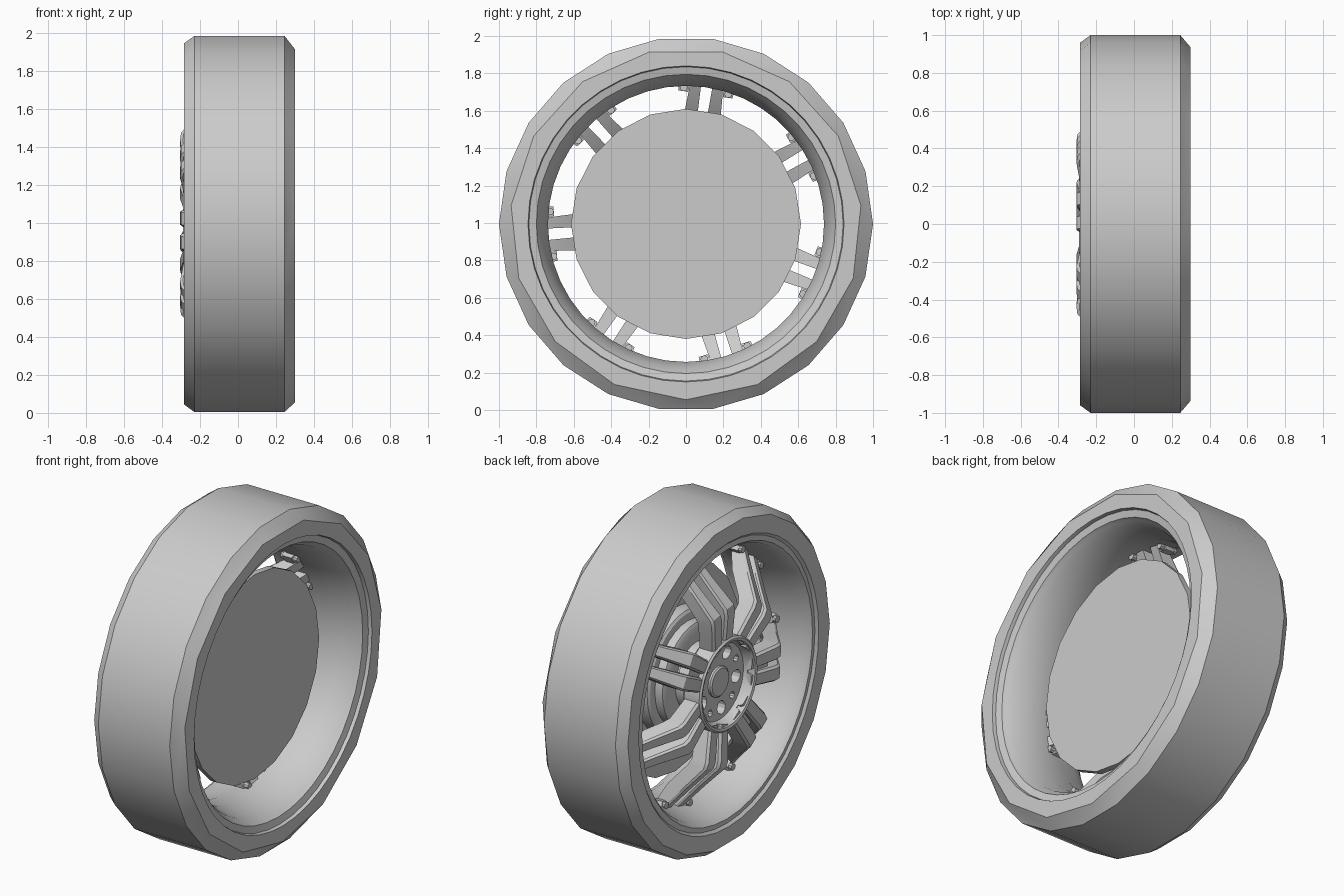
import bpy, bmesh
from math import sin, cos, radians, tau
from mathutils import Vector

cube = bpy.data.objects.get("Cube")
if cube:
    bpy.data.objects.remove(cube, do_unlink=True)

CENTRE_Z = 0.995
SPOKES = 7

grey = bpy.data.materials.new("light_grey")
grey.use_nodes = True
grey.diffuse_color = (0.6, 0.6, 0.6, 1)
bsdf = next(n for n in grey.node_tree.nodes if n.type == "BSDF_PRINCIPLED")
bsdf.inputs["Base Color"].default_value = grey.diffuse_color


def at(x, r, angle, side=0.0):
    """Point on the wheel: axle position, radius, angle, sideways offset."""
    y = r * cos(angle) - side * sin(angle)
    z = r * sin(angle) + side * cos(angle)
    return Vector((x, y, z + CENTRE_Z))


def finish(name, bm, smooth=True):
    bmesh.ops.recalc_face_normals(bm, faces=bm.faces)
    mesh = bpy.data.meshes.new(name)
    bm.to_mesh(mesh)
    bm.free()
    mesh.materials.append(grey)
    obj = bpy.data.objects.new(name, mesh)
    bpy.context.collection.objects.link(obj)
    bpy.ops.object.select_all(action="DESELECT")
    obj.select_set(True)
    bpy.context.view_layer.objects.active = obj
    if smooth:
        bpy.ops.object.shade_smooth_by_angle(angle=radians(30))
    return obj


def stitch(bm, a, b):
    """Join two rings that may have different side counts."""
    (va, oa), (vb, ob) = a, b
    na, nb = len(va), len(vb)
    i = j = 0
    while i < na or j < nb:
        ta, tb = oa + (i + 1) / na, ob + (j + 1) / nb
        a0, a1 = va[i % na], va[(i + 1) % na]
        b0, b1 = vb[j % nb], vb[(j + 1) % nb]
        if i < na and j < nb and abs(ta - tb) < 1e-6:
            bm.faces.new((a0, a1, b1, b0))
            i, j = i + 1, j + 1
        elif j == nb or (i < na and ta < tb):
            bm.faces.new((a0, a1, b0))
            i += 1
        else:
            bm.faces.new((a0, b1, b0))
            j += 1


def lathe(name, profile, sides, closed=True):
    """Profile rows: x, radius, then optional side count and start angle."""
    bm = bmesh.new()
    rings = []
    for x, r, *extra in profile:
        n = extra[0] if extra else sides
        start = extra[1] / 360 if len(extra) > 1 else 0
        verts = [bm.verts.new(at(x, r, tau * (start + k / n))) for k in range(n)]
        rings.append((verts, start))
    for a, b in zip(rings, rings[1:]):
        stitch(bm, a, b)
    if closed:
        stitch(bm, rings[-1], rings[0])
    else:
        bm.faces.new(rings[0][0])
        bm.faces.new(rings[-1][0])
    return finish(name, bm)


def add_tube(bm, sections):
    """Skin a run of matching point loops and cap both ends."""
    loops = [[bm.verts.new(p) for p in s] for s in sections]
    n = len(loops[0])
    for a, b in zip(loops, loops[1:]):
        for k in range(n):
            bm.faces.new((a[k], a[(k + 1) % n], b[(k + 1) % n], b[k]))
    bm.faces.new(loops[0])
    bm.faces.new(loops[-1])


def add_bar(bm, angle, sign, stations):
    """Bar along a radius; rows: radius, front x, back x, offset, width."""
    sections = []
    for r, front, back, off, width in stations:
        off, h = off * sign, width / 2
        c = h * 0.75
        sections.append([at(front, r, angle, off - c), at(front, r, angle, off + c),
                         at(front + 0.015, r, angle, off + h), at(back, r, angle, off + h),
                         at(back, r, angle, off - h), at(front + 0.015, r, angle, off - h)])
    add_tube(bm, sections)


def add_pin(bm, x0, x1, r, angle, side, size, sides=10):
    """Small cylinder parallel to the axle."""
    mid = at(0, r, angle, side)
    loop = [Vector((0, size * cos(tau * k / sides), size * sin(tau * k / sides)))
            for k in range(sides)]
    add_tube(bm, [[mid + p + Vector((x, 0, 0)) for p in loop] for x in (x0, x1)])


# Tyre: faceted tread with a coarser shoulder on the inboard side
lathe("tyre", [(-0.27, 0.84, 44), (-0.285, 0.855, 44), (-0.285, 0.96), (-0.23, 1.0),
               (0.245, 1.0), (0.30, 0.94, 15, 6), (0.30, 0.845, 44), (0.28, 0.84, 44)], 22)

# Rim barrel
lathe("rim", [(-0.27, 0.84), (-0.275, 0.81), (-0.25, 0.79), (-0.19, 0.775), (-0.06, 0.738),
              (0.08, 0.738), (0.22, 0.77), (0.25, 0.79), (0.27, 0.80), (0.28, 0.84)], 44)

# Brake disc and stepped drum behind the spokes
lathe("brake_disc", [(0.07, 0.615), (0.11, 0.615)], 20, closed=False)
lathe("brake_drum", [(0.08, 0.37), (0.0, 0.37), (-0.01, 0.355), (-0.01, 0.31), (-0.06, 0.31),
                     (-0.07, 0.29), (-0.07, 0.2), (-0.13, 0.19)], 32, closed=False)

# Dished hub with alternating large and small holes
hub = lathe("hub", [(-0.15, 0.24), (-0.18, 0.275), (-0.28, 0.275), (-0.29, 0.265),
                    (-0.285, 0.25), (-0.225, 0.225), (-0.21, 0.09)], 40, closed=False)
bm = bmesh.new()
for k in range(5):
    a = radians(190 + 72 * k)
    add_pin(bm, -0.4, 0, 0.165, a, 0, 0.038, 12)
    add_pin(bm, -0.4, 0, 0.18, a + radians(36), 0, 0.02)
cutter = finish("hole_cutter", bm, smooth=False)
cutter.hide_render = True
cut = hub.modifiers.new("holes", "BOOLEAN")
cut.operation, cut.solver, cut.object = "DIFFERENCE", "EXACT", cutter
bpy.context.view_layer.objects.active = hub
bpy.ops.object.modifier_apply(modifier=cut.name)
bpy.data.objects.remove(cutter, do_unlink=True)
lathe("hub_cap", [(-0.2, 0.09), (-0.222, 0.09), (-0.23, 0.08)], 24, closed=False)

# Paired spokes, bent back towards the rim
bar = [(0.23, -0.275, -0.18, 0.05, 0.08), (0.43, -0.305, -0.2, 0.062, 0.09),
       (0.47, -0.3, -0.18, 0.064, 0.088), (0.6, -0.19, -0.07, 0.062, 0.07),
       (0.75, -0.07, 0.01, 0.06, 0.058)]
web = [(0.23, -0.25, -0.18, 0, 0.08), (0.4, -0.265, -0.2, 0, 0.08)]
lug = [(0.7, -0.08, -0.02, 0.12, 0.05), (0.75, -0.09, 0.0, 0.12, 0.065)]
for k in range(SPOKES):
    angle = radians(30) + tau * k / SPOKES
    bm = bmesh.new()
    add_bar(bm, angle, 0, web)
    for sign in (-1, 1):
        add_bar(bm, angle, sign, bar)
    finish(f"spoke_{k + 1}", bm)

    # Lugs and bolts where the spoke meets the rim
    bm = bmesh.new()
    for sign in (-1, 1):
        add_bar(bm, angle, sign, lug)
        add_pin(bm, -0.1, 0.01, 0.72, angle, 0.12 * sign, 0.02)
    finish(f"spoke_bolts_{k + 1}", bm)
